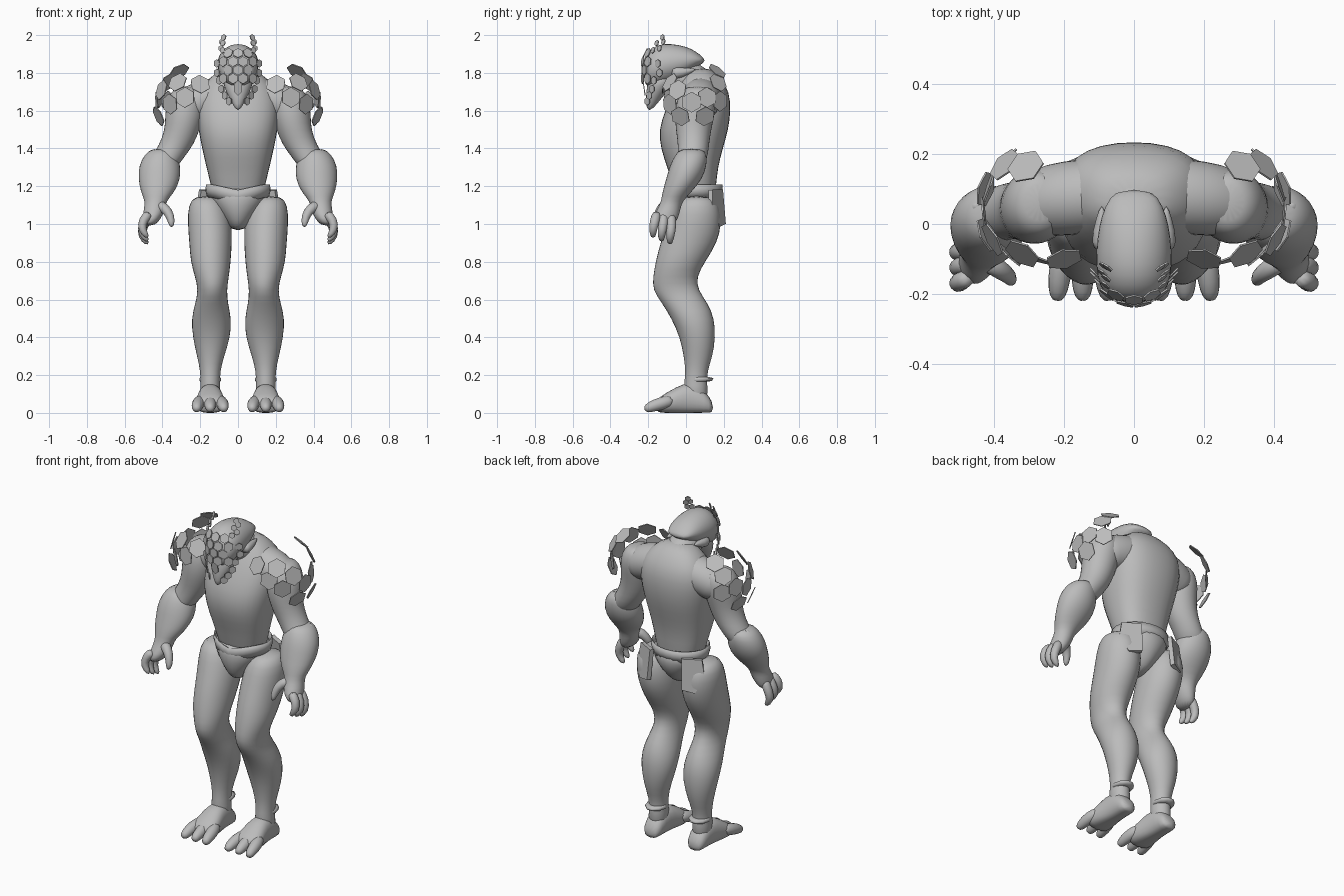
import bpy, bmesh, math
from mathutils import Vector, Matrix

if "Cube" in bpy.data.objects:
    bpy.data.objects.remove(bpy.data.objects["Cube"], do_unlink=True)

grey = bpy.data.materials.new("plain_grey")
grey.use_nodes = True
grey.diffuse_color = (0.5, 0.5, 0.5, 1)
grey.node_tree.nodes["Principled BSDF"].inputs["Base Color"].default_value = (0.5, 0.5, 0.5, 1)


def finish(name, bm, mirror=False, smooth=True, subdivide=0):
    """Turn a bmesh into a named object with its modifiers."""
    bmesh.ops.recalc_face_normals(bm, faces=bm.faces)
    mesh = bpy.data.meshes.new(name)
    bm.to_mesh(mesh)
    bm.free()
    mesh.materials.append(grey)
    for face in mesh.polygons:
        face.use_smooth = smooth
    obj = bpy.data.objects.new(name, mesh)
    bpy.context.collection.objects.link(obj)
    if mirror:
        mod = obj.modifiers.new("mirror", 'MIRROR')
        mod.use_mirror_merge = False
    if subdivide:
        mod = obj.modifiers.new("subdivide", 'SUBSURF')
        mod.levels = mod.render_levels = subdivide
    return obj


def skin_rings(bm, rings, sides, capped=True, power=1):
    """Bridge rings given as (centre, first half axis, second half axis)."""
    loops = []
    for centre, u, v in rings:
        loop = []
        for i in range(sides):
            a = math.tau * i / sides
            c, s = (math.copysign(abs(w) ** power, w) for w in (math.cos(a), math.sin(a)))
            p = centre + u * c + v * s
            p.z = max(p.z, 0)
            loop.append(bm.verts.new(p))
        loops.append(loop)
    for low, high in zip(loops, loops[1:]):
        for i in range(sides):
            j = (i + 1) % sides
            bm.faces.new((low[i], low[j], high[j], high[i]))
    if capped:
        bm.faces.new(loops[0])
        bm.faces.new(loops[-1])


def loft(name, rings, second=(0, 1, 0), mirror=False, sides=16, subdivide=1, power=1):
    """Loft (x, y, z, half width, half depth); depth runs along `second`."""
    bm = bmesh.new()
    skin_rings(bm, [(Vector(r[:3]), Vector((r[3], 0, 0)), Vector(second) * r[4])
                    for r in rings], sides, True, power)
    return finish(name, bm, mirror, True, subdivide)


def tube(name, points, radii, mirror=True, sides=8):
    """Tapered limb along a path."""
    path = [Vector(p) for p in points]
    rings = []
    for i, p in enumerate(path):
        along = (path[min(i + 1, len(path) - 1)] - path[max(i - 1, 0)]).normalized()
        u = along.orthogonal().normalized()
        if rings:
            old = rings[-1][1]
            u = (old - along * old.dot(along)).normalized()
        rings.append((p, u * radii[i], along.cross(u) * radii[i]))
    bm = bmesh.new()
    skin_rings(bm, rings, sides)
    return finish(name, bm, mirror, True, 1)


def add_tile(bm, centre, normal, radius, stretch=1):
    """One thin hexagonal plate facing along `normal`."""
    n = Vector(normal).normalized()
    side = n.cross(Vector((0, 0, 1))).normalized()
    up = side.cross(n)
    turn = Matrix((side, up * stretch, n)).transposed().to_4x4()
    bmesh.ops.create_cone(bm, cap_ends=True, segments=6, radius1=radius, radius2=radius,
                          depth=0.005, matrix=Matrix.Translation(centre) @ turn)


# Torso, sloping shoulders, neck and pelvis
loft("torso", [(0, .05, 1.1, .12, .1), (0, .045, 1.2, .145, .116), (0, .035, 1.3, .17, .136),
               (0, .03, 1.4, .194, .168), (0, .04, 1.5, .214, .188), (0, .063, 1.6, .226, .178),
               (0, .083, 1.7, .215, .15), (0, .085, 1.77, .16, .105), (0, .07, 1.83, .08, .06)],
     power=.82)
tube("shoulder_slope", [(0, .085, 1.675), (.14, .08, 1.67), (.24, .068, 1.635), (.31, .055, 1.6)],
     [.108, .11, .108, .085], sides=16)
tube("neck", [(0, .09, 1.7), (0, .02, 1.77), (0, -.07, 1.82)], [.12, .1, .08], False, 12)
loft("pelvis", [(0, .02, .965, .035, .055), (0, .035, 1.02, .07, .115), (0, .047, 1.1, .138, .15),
                (0, .05, 1.16, .168, .148), (0, .05, 1.2, .155, .125)])

# Belt: an open band that dips to a point at the front
bm = bmesh.new()
skin_rings(bm, [(Vector((0, .05, z)), Vector((r, 0, 0)), Vector((0, r * .84, 0)))
                for z, r in ((1.14, .163), (1.175, .172), (1.21, .17))], 24, False)
for v in bm.verts:
    if v.co.y < 0:
        v.co.z -= .03 * max(0, 1 - abs(v.co.x) / .14)
belt = finish("belt", bm)
belt.modifiers.new("thickness", 'SOLIDIFY').thickness = .006

# Hip plates behind the belt
bm = bmesh.new()
outline = [(.1, .185, 1.18), (.2, .13, 1.18), (.22, .13, 1.07), (.18, .17, .985), (.11, .2, 1.0)]
bm.faces.new([bm.verts.new(p) for p in outline])
plate = finish("hip_plate", bm, True, False)
mod = plate.modifiers.new("thickness", 'SOLIDIFY')
mod.thickness, mod.offset = .025, 0

# Legs
loft("leg", [(.165, .055, 1.15, .065, .08), (.16, .055, 1.1, .107, .125),
             (.149, .045, 1.0, .12, .147), (.145, .015, .9, .115, .154),
             (.145, -.03, .8, .109, .134), (.138, -.06, .72, .091, .117),
             (.135, -.057, .65, .077, .123), (.14, -.005, .58, .088, .124),
             (.141, .037, .5, .109, .116), (.14, .062, .4, .102, .096),
             (.145, .065, .3, .073, .078), (.147, .055, .22, .053, .058),
             (.147, .05, .15, .052, .062), (.147, .055, .06, .06, .068)], mirror=True)

# Feet, toes and ankle bands
loft("foot", [(.147, .145, .025, .045, .028), (.147, .1, .06, .06, .064),
              (.147, .02, .08, .062, .09), (.147, -.05, .065, .075, .075),
              (.147, -.11, .05, .085, .055), (.147, -.16, .035, .075, .035)],
     (0, 0, 1), True, 12, power=.85)
for side, label in ((-1, "inner"), (0, "middle"), (1, "outer")):
    x = .147
    tube(label + "_toe", [(x + .045 * side, -.06, .07), (x + .065 * side, -.13, .05),
                          (x + .07 * side, -.19, .032), (x + .074 * side, -.22, .015)],
         [.035, .038, .032, .018])
loft("ankle_band", [(.147, .06, .165, .05, .058), (.147, .07, .17, .058, .072),
                    (.147, .075, .184, .058, .074), (.147, .065, .19, .05, .06)],
     mirror=True, sides=10, subdivide=0)

# Arms
loft("upper_arm", [(.268, .062, 1.73, .05, .06), (.272, .06, 1.7, .085, .092),
                   (.278, .055, 1.64, .104, .11), (.284, .045, 1.57, .104, .106),
                   (.295, .04, 1.5, .094, .096), (.325, .04, 1.42, .093, .083),
                   (.375, .035, 1.35, .088, .082), (.41, .01, 1.27, .07, .07)], mirror=True)
loft("forearm", [(.405, .03, 1.4, .05, .055), (.408, .028, 1.37, .088, .086),
                 (.415, .012, 1.31, .112, .1), (.416, -.008, 1.24, .115, .098),
                 (.425, -.048, 1.17, .092, .079), (.436, -.075, 1.12, .056, .057),
                 (.442, -.09, 1.08, .058, .062), (.455, -.11, 1.03, .05, .07),
                 (.47, -.115, .99, .03, .05)], mirror=True)

# Elbow guard point on the outside of the forearm
tube("elbow_guard", [(.48, .0, 1.24), (.485, .03, 1.33), (.44, .06, 1.4)], [.035, .04, .008])

# Thumb and fingers
tube("thumb", [(.43, -.1, 1.1), (.385, -.13, 1.085), (.355, -.15, 1.04), (.35, -.17, .98)],
     [.036, .03, .026, .014])
for label, y, drop in (("front", -.165, .02), ("middle", -.12, 0), ("rear", -.075, -.015)):
    tube(label + "_finger", [(.465, y * .8 - .02, 1.06), (.505, y, 1.0 + drop),
                             (.512, y - .01, .95 + drop), (.475, y - .01, .905 + drop)],
         [.03, .028, .025, .013])

# Helmet, jaw and temple spikes
loft("helmet", [(0, -.225, 1.81, .05, .06), (0, -.2, 1.82, .09, .1), (0, -.15, 1.838, .11, .115),
                (0, -.08, 1.852, .112, .106), (0, 0, 1.862, .102, .08),
                (0, .05, 1.872, .085, .045), (0, .1, 1.866, .055, .01)], (0, 0, 1))
loft("jaw", [(0, -.11, 1.8, .09, .085), (0, -.14, 1.73, .08, .07),
             (0, -.17, 1.67, .05, .045), (0, -.195, 1.6, .01, .014)], sides=12)
tube("temple_spike", [(.085, -.08, 1.8), (.094, -.02, 1.8), (.092, .055, 1.82)], [.04, .03, .004])

# Hexagonal plates over the face
bm = bmesh.new()
for row in range(4):
    z = 1.905 - row * .045
    for col in range(2):
        x = (col + (.5 if row % 2 else 0)) * .052
        lean = max(0, z - 1.84)
        centre = Vector((x, -.234 + 5 * x * x + 4 * lean * lean, z))
        for sign in ((1, -1) if x else (1,)):
            add_tile(bm, Vector((x * sign, centre.y, z)), (10 * x * sign, -1, 8 * lean), .028)
add_tile(bm, Vector((0, -.222, 1.72)), (0, -1, -.15), .024, 1.7)
finish("face_plates", bm, smooth=False)

# Small plates: crest, cheek and hanging strands
bm = bmesh.new()
for x, y, z in ((.082, -.175, 1.92), (.09, -.14, 1.93), (.08, -.155, 1.958),
                (.086, -.12, 1.965), (.076, -.125, 1.988)):
    add_tile(bm, Vector((x, y, z)), (.6, -.8, .25), .017)
for x, y, z in ((.112, -.15, 1.85), (.112, -.14, 1.8), (.1, -.17, 1.76),
                (.088, -.18, 1.715), (.07, -.195, 1.68), (.048, -.205, 1.65)):
    add_tile(bm, Vector((x, y, z)), (.7, -.7, 0), .022)
finish("crest_plates", bm, True, False)

# Hexagonal plates floating around each shoulder: front, outside, back
bm = bmesh.new()
places = [(.2, -.1, 1.74), (.28, -.1, 1.67), (.32, -.085, 1.75), (.36, -.085, 1.635),
          (.405, -.045, 1.71), (.42, -.03, 1.57), (.43, .03, 1.645), (.425, .1, 1.57),
          (.415, .11, 1.67), (.37, .18, 1.65), (.37, .17, 1.75), (.31, .165, 1.81)]
for place in places:
    centre = Vector(place)
    add_tile(bm, centre, centre - Vector((.235, .05, 1.655)), .055)
finish("shoulder_plates", bm, True, False)
